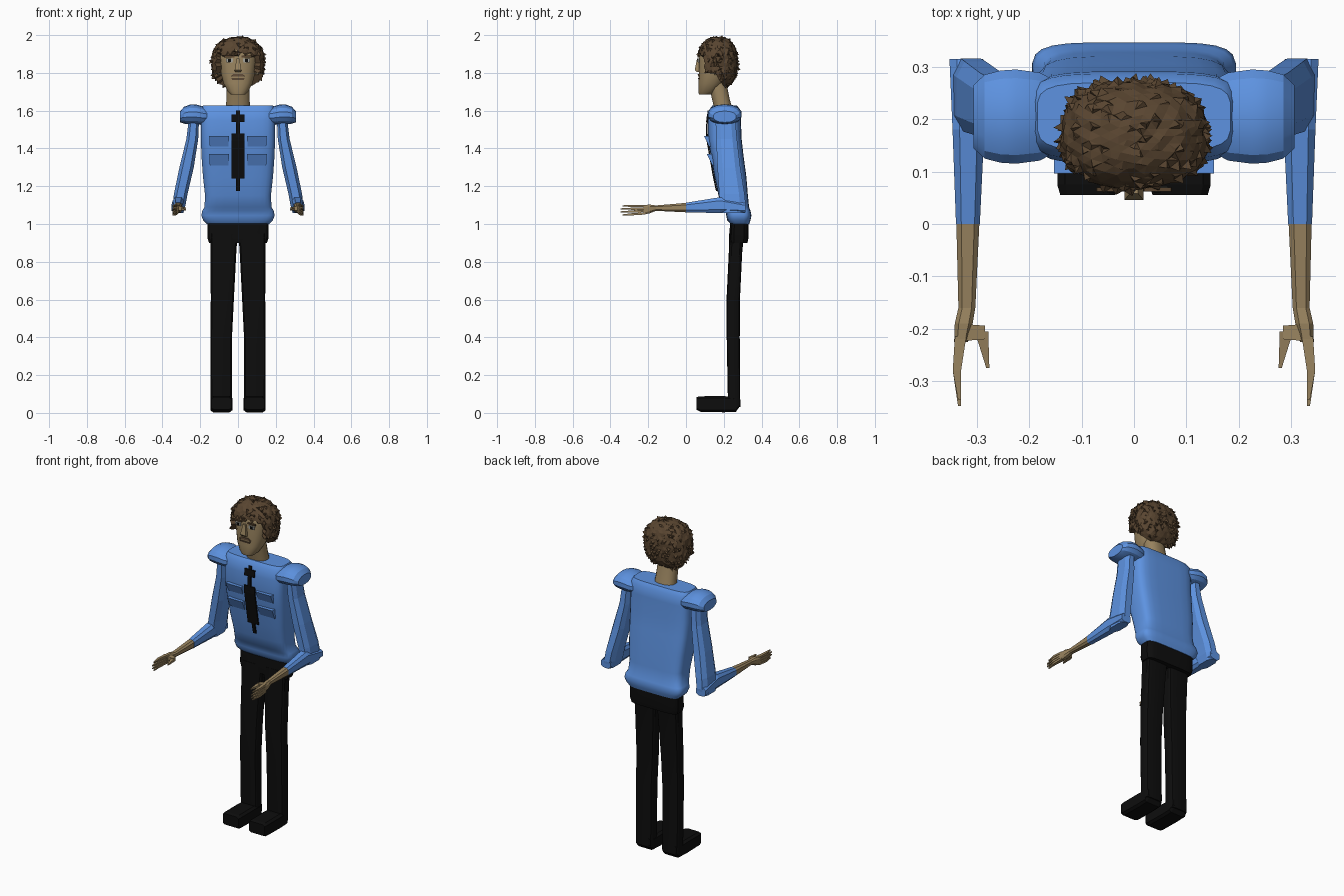
import bpy, bmesh, math, random
from mathutils import Vector

random.seed(4)
old = bpy.data.objects.get("Cube")
if old:
    bpy.data.objects.remove(old, do_unlink=True)


def material(name, r, g, b):
    m = bpy.data.materials.new(name)
    m.use_nodes = True
    m.diffuse_color = (r, g, b, 1)
    bsdf = next(n for n in m.node_tree.nodes if n.type == 'BSDF_PRINCIPLED')
    bsdf.inputs["Base Color"].default_value = (r, g, b, 1)
    bsdf.inputs["Roughness"].default_value = 0.8
    return m


BLUE = material("shirt blue", .11, .29, .75)
SKIN = material("skin tan", .32, .23, .115)
HAIR = material("hair brown", .10, .06, .03)
BLACK = material("cloth black", .004, .004, .004)
WHITE = material("eye grey", .4, .4, .36)
LIP = material("lip brown", .13, .08, .045)


def finish(name, bm, mat, mirror=False, smooth=None):
    bmesh.ops.recalc_face_normals(bm, faces=bm.faces)
    me = bpy.data.meshes.new(name)
    bm.to_mesh(me)
    bm.free()
    me.materials.append(mat)
    ob = bpy.data.objects.new(name, me)
    bpy.context.collection.objects.link(ob)
    if smooth:
        bpy.ops.object.select_all(action='DESELECT')
        ob.select_set(True)
        bpy.context.view_layer.objects.active = ob
        bpy.ops.object.shade_smooth_by_angle(angle=math.radians(smooth))
    if mirror:
        ob.modifiers.new("mirror", 'MIRROR')
    return ob


def loft(name, mat, rings, axis='z', n=4, p=50, mirror=False, smooth=None):
    """Skin superellipse rings (x, y, z, radius a, radius b) set across an axis."""
    bm = bmesh.new()
    loops = []
    for x, y, z, ra, rb in rings:
        loop = []
        for i in range(n):
            t = 2 * math.pi * (i + .5) / n
            c, s = math.cos(t), math.sin(t)
            a = ra * math.copysign(abs(c) ** (2 / p), c)
            b = rb * math.copysign(abs(s) ** (2 / p), s)
            co = {'z': (x + a, y + b, z), 'x': (x, y + a, z + b),
                  'y': (x + a, y, z + b)}[axis]
            loop.append(bm.verts.new(co))
        loops.append(loop)
    for lo, hi in zip(loops, loops[1:]):
        for i in range(n):
            j = (i + 1) % n
            bm.faces.new((lo[i], lo[j], hi[j], hi[i]))
    bm.faces.new(loops[0][::-1])
    bm.faces.new(loops[-1])
    return finish(name, bm, mat, mirror, smooth)


# Shirt body, leaning forward toward the chest
TORSO = [(1.0, .285, .165, .05), (1.02, .28, .185, .062), (1.045, .28, .195, .067),
         (1.07, .275, .19, .067), (1.09, .262, .178, .072), (1.15, .25, .175, .078),
         (1.25, .235, .186, .085), (1.36, .218, .194, .087), (1.45, .205, .197, .09),
         (1.55, .203, .197, .088), (1.605, .205, .198, .082), (1.628, .205, .185, .065)]
loft("shirt_body", BLUE, [(0, y, z, a, b) for z, y, a, b in TORSO],
     n=24, p=4.5, smooth=35)


def chest(z):
    """Front surface of the shirt at a height."""
    for (z0, y0, _, b0), (z1, y1, _, b1) in zip(TORSO, TORSO[1:]):
        if z0 <= z <= z1:
            t = (z - z0) / (z1 - z0)
            return (y0 - b0) * (1 - t) + (y1 - b1) * t


# Chest flaps and pockets, jutting out at their top edge
for label, low, high in (("pocket", 1.31, 1.37), ("chest_flap", 1.41, 1.465)):
    loft(label, BLUE, [(.1, chest(low) + .01, low, .05, .01),
                       (.1, chest(high) - .003, high, .053, .016)], mirror=True)

# Tie: thin strip, wide blade and knot
for label, low, high, half in (("tie_strip", 1.175, 1.6, .01),
                               ("tie_blade", 1.24, 1.48, .036),
                               ("tie_knot", 1.54, 1.58, .034)):
    heights = [low + (high - low) * i / 6 for i in range(7)]
    loft(label, BLACK, [(0, chest(z) - .004, z, half, .004) for z in heights])

# Shoulder caps
loft("shoulder", BLUE, [(.15, .205, 1.57, .07, .04), (.18, .205, 1.573, .086, .048),
                        (.225, .205, 1.58, .092, .054), (.255, .205, 1.58, .09, .052),
                        (.285, .205, 1.576, .082, .045), (.306, .205, 1.568, .062, .03)],
     'x', 14, 2.2, True, 25)

# Arms bent at the elbow
loft("upper_arm", BLUE, [(.318, .25, 1.058, .03, .066), (.312, .247, 1.1, .036, .073),
                         (.303, .243, 1.16, .038, .071), (.272, .227, 1.3, .04, .064),
                         (.242, .215, 1.45, .033, .058), (.232, .208, 1.57, .028, .055)],
     n=8, p=3, mirror=True)
loft("forearm_sleeve", BLUE, [(.32, .315, 1.085, .034, .026), (.316, .18, 1.1, .032, .044),
                              (.317, 0, 1.087, .024, .027)], 'y', 8, 3, True)
loft("forearm", SKIN, [(.317, .01, 1.087, .0235, .027), (.319, -.16, 1.084, .017, .015),
                       (.325, -.19, 1.08, .018, .024), (.33, -.225, 1.075, .014, .027)],
     'y', 8, 3, True)
for i in range(4):
    z = 1.056 + i * .013
    tip = 1.048 + i * .016
    reach = -.335 - .012 * (i in (1, 2))
    loft("finger", SKIN, [(.331, -.215, z, .011, .006), (.338, -.28, (z + tip) / 2, .008, .006),
                          (.333, reach, tip, .003, .003)], 'y', mirror=True)
loft("thumb_base", SKIN, [(.32, -.207, 1.085, .016, .012), (.284, -.207, 1.08, .013, .01)],
     'x', mirror=True)
loft("thumb_tip", SKIN, [(.291, -.205, 1.08, .013, .009), (.279, -.275, 1.075, .003, .004)],
     'y', mirror=True)

# Trousers and shoes
loft("trouser_hips", BLACK, [(0, .278, .9, .155, .048), (0, .28, .93, .164, .052),
                             (0, .283, 1.02, .164, .049)], n=16, p=5, smooth=35)
loft("trouser_leg", BLACK, [(.089, .255, .03, .057, .033), (.089, .25, .4, .058, .035),
                            (.083, .25, .6, .062, .036), (.077, .262, .85, .069, .036),
                            (.074, .268, .95, .073, .04)], n=12, p=5, mirror=True, smooth=35)
loft("shoe", BLACK, [(.088, .287, .06, .05, .022), (.088, .265, .045, .059, .04),
                     (.088, .2, .046, .06, .044), (.088, .075, .047, .06, .042),
                     (.088, .055, .05, .054, .034)], 'y', 8, 6, True)

# Neck and head
loft("neck", SKIN, [(0, .2, 1.6, .067, .05), (0, .185, 1.66, .063, .048),
                    (0, .165, 1.75, .06, .05)], n=12, p=2.4, smooth=40)
loft("head", SKIN, [(0, .103, 1.685, .038, .035), (0, .112, 1.7, .054, .047),
                    (0, .132, 1.745, .078, .067), (0, .145, 1.79, .09, .078),
                    (0, .155, 1.87, .102, .089), (0, .16, 1.92, .1, .09),
                    (0, .16, 1.96, .07, .06)], n=16, p=2.5, smooth=40)
loft("nose", SKIN, [(0, .068, 1.805, .017, .012), (0, .06, 1.815, .018, .014),
                    (0, .066, 1.875, .008, .008)])
loft("ear", SKIN, [(.1, .16, 1.79, .008, .01), (.11, .162, 1.83, .012, .02),
                   (.108, .165, 1.86, .01, .02)], n=8, p=2, mirror=True)

# Face plates
loft("eye", WHITE, [(.045, .068, 1.855, .017, .004), (.045, .067, 1.875, .019, .004)],
     mirror=True)
loft("pupil", BLACK, [(.045, .065, 1.857, .007, .004), (.045, .064, 1.874, .007, .004)],
     mirror=True)
loft("eyebrow", HAIR, [(.045, .066, 1.882, .028, .004), (.045, .066, 1.891, .026, .004)],
     mirror=True)
loft("mouth", LIP, [(0, .07, 1.762, .03, .004), (0, .0675, 1.772, .036, .004)])
loft("upper_lip", LIP, [(0, .067, 1.78, .04, .004), (0, .066, 1.794, .025, .004)])


# Spiky hair: a squared-off ball pulled inside the head over the face and neck
def bare(co):
    edge = 1.89 if co.y < .12 else max(1.715, 1.83 - (co.y - .12) * 1.4)
    if co.y < .16 and abs(co.x) > .105:
        edge = 1.79
    return co.z < edge


centre = Vector((0, .168, 1.853))
size = Vector((.14, .105, .137))
bm = bmesh.new()
bmesh.ops.create_icosphere(bm, subdivisions=4, radius=1)
for v in bm.verts:
    d = v.co.normalized()
    r = sum(abs(k) ** 2.5 for k in d) ** (-1 / 2.5)
    d = d * r * random.uniform(.97, 1.02)
    full = centre + Vector(a * b for a, b in zip(d, size))
    v.co = centre + (full - centre) * .5 if bare(full) else full
bm.normal_update()
tufts = [f for f in bm.faces
         if not any((v.co - centre).length < .085 for v in f.verts) and random.random() < .3]
poked = bmesh.ops.poke(bm, faces=tufts)
for v in poked["verts"]:
    out = (v.co - centre).normalized()
    sway = Vector((random.uniform(-1, 1), random.uniform(-1, 1), random.uniform(-1.6, .2)))
    v.co += out * random.uniform(.004, .012) + sway * .007
    v.co.z = min(v.co.z, 2.0)
finish("hair", bm, HAIR)
